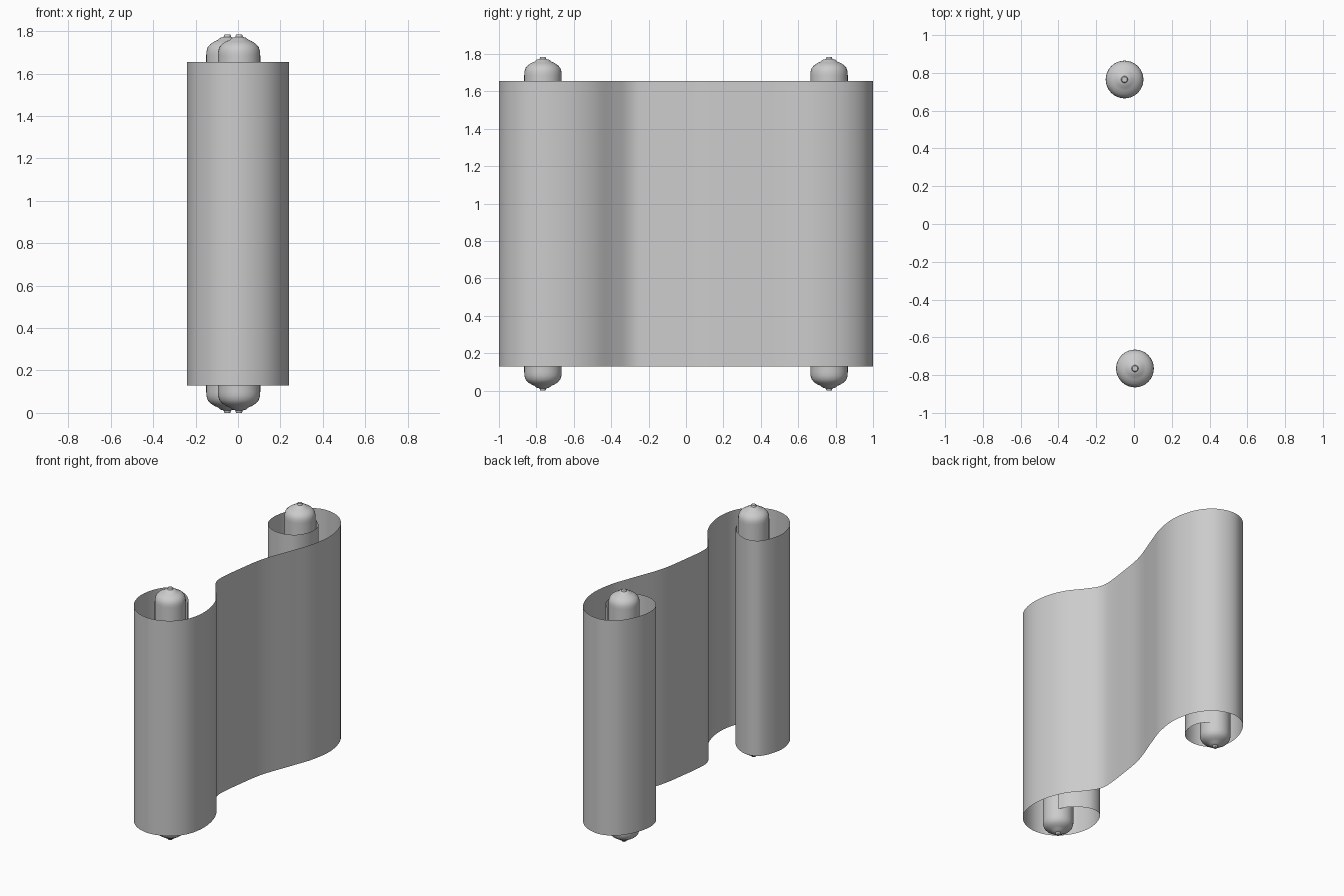
import bpy, bmesh, math
from mathutils import Vector

if "Cube" in bpy.data.objects:
    bpy.data.objects.remove(bpy.data.objects["Cube"])

H = 1.785           # overall height
Z0, Z1 = 0.13, 1.655  # sheet bottom and top


def make_object(name, bm, angle):
    mesh = bpy.data.meshes.new(name)
    bm.to_mesh(mesh)
    bm.free()
    ob = bpy.data.objects.new(name, mesh)
    bpy.context.collection.objects.link(ob)
    bpy.ops.object.select_all(action='DESELECT')
    ob.select_set(True)
    bpy.context.view_layer.objects.active = ob
    bpy.ops.object.shade_smooth_by_angle(angle=math.radians(angle))
    return ob


def smooth_path(pts, steps=6):
    # Catmull-Rom curve through the points
    p = [Vector(q) for q in pts]
    p = [2 * p[0] - p[1]] + p + [2 * p[-1] - p[-2]]
    out = []
    for i in range(1, len(p) - 2):
        a, b, c, d = p[i - 1:i + 3]
        for k in range(steps):
            t = k / steps
            out.append(0.5 * (2 * b + (c - a) * t + (2 * a - 5 * b + 4 * c - d) * t * t
                              + (3 * b - a - 3 * c + d) * t ** 3))
    return out + [p[-2]]


# Parchment: thin single sheet, S-shaped, curling onto a rod at each end
path = [(0.075, -0.68), (0.045, -0.62), (-0.02, -0.565), (-0.10, -0.535), (-0.18, -0.56),
        (-0.228, -0.65), (-0.24, -0.76), (-0.20, -0.88), (-0.11, -0.97), (0.01, -1.0),
        (0.13, -0.96), (0.21, -0.87), (0.24, -0.745), (0.225, -0.61), (0.175, -0.49),
        (0.09, -0.38), (0.04, -0.30), (0.03, -0.22), (0.05, -0.05), (0.085, 0.15),
        (0.165, 0.37), (0.22, 0.53), (0.24, 0.70), (0.20, 0.86), (0.11, 0.965),
        (-0.02, 1.0), (-0.13, 0.95), (-0.20, 0.84), (-0.225, 0.72), (-0.20, 0.62),
        (-0.13, 0.56), (-0.04, 0.545), (0.05, 0.58), (0.10, 0.67), (0.09, 0.77), (0.02, 0.845)]
bm = bmesh.new()
cols = [(bm.verts.new((p.x, p.y, Z0)), bm.verts.new((p.x, p.y, Z1))) for p in smooth_path(path)]
for (a, b), (c, d) in zip(cols, cols[1:]):
    bm.faces.new((a, c, d, b))
make_object("parchment_sheet", bm, 60)


# Rods: turned profile with stepped pointed ends, mirrored top to bottom
end = [(0, 0), (0.014, 0.0), (0.018, 0.012), (0.034, 0.016), (0.045, 0.026), (0.06, 0.032),
       (0.08, 0.045), (0.093, 0.06), (0.099, 0.08), (0.10, 0.10)]
profile = end + [(r, H - z) for r, z in reversed(end)]


def rod(name, x, y, sides=32):
    bm = bmesh.new()
    verts = [bm.verts.new((r, 0, z)) for r, z in profile]
    edges = [bm.edges.new(e) for e in zip(verts, verts[1:])]
    bmesh.ops.spin(bm, geom=verts + edges, cent=(0, 0, 0), axis=(0, 0, 1),
                   angle=2 * math.pi, steps=sides)
    bmesh.ops.remove_doubles(bm, verts=bm.verts, dist=1e-5)
    bmesh.ops.recalc_face_normals(bm, faces=bm.faces)
    make_object(name, bm, 35).location = (x, y, 0)


rod("front_rod", 0.005, -0.765)
rod("back_rod", -0.05, 0.765)
